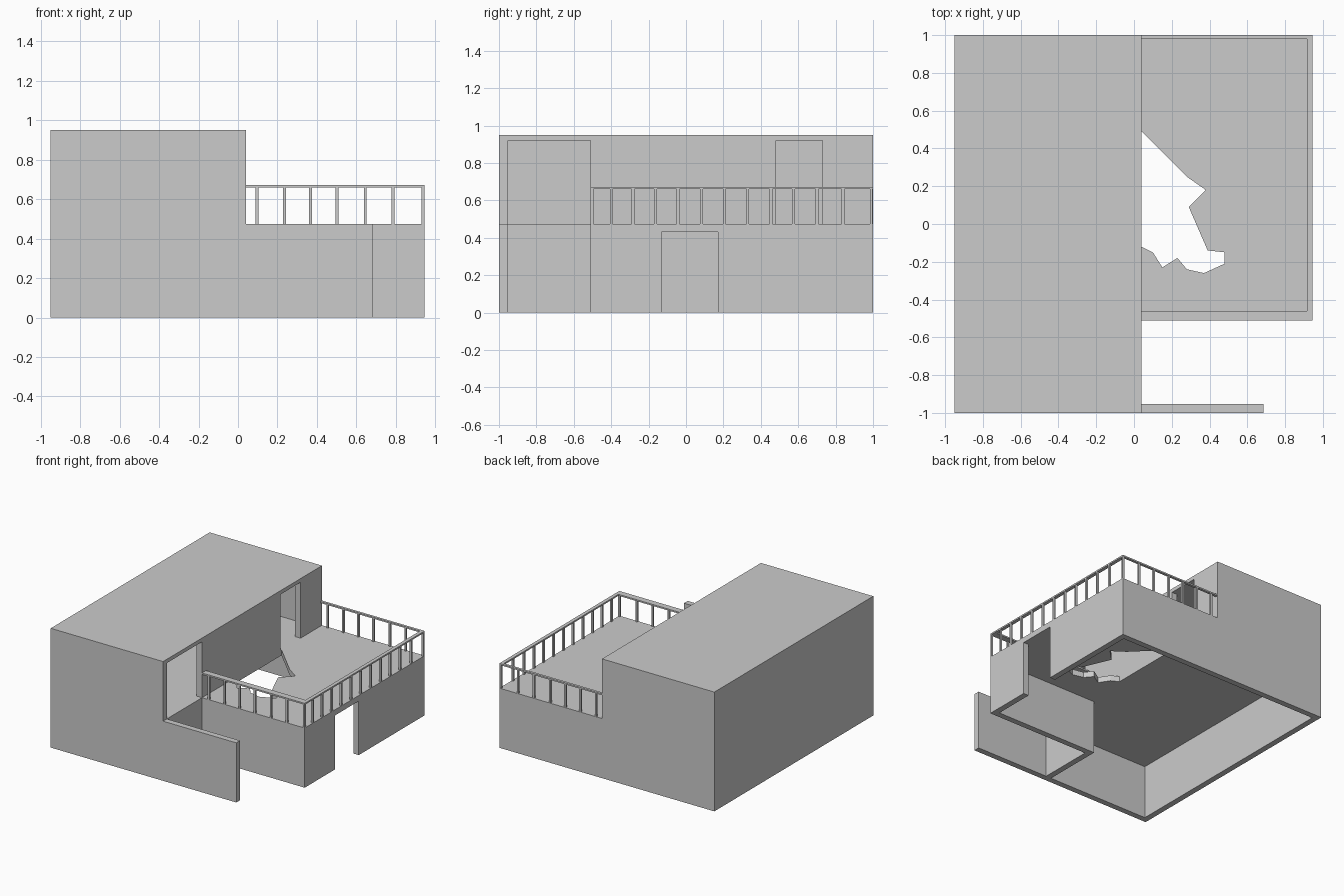
import bpy, bmesh

if "Cube" in bpy.data.objects:
    bpy.data.objects.remove(bpy.data.objects["Cube"])

T = 0.047                       # wall thickness
DECK, ROOF = 0.475, 0.95        # storey tops


def prism(name, pts, z0, z1):
    """Extrude an outline (counter-clockwise x, y points) from z0 to z1."""
    bm = bmesh.new()
    face = bm.faces.new([bm.verts.new((x, y, z0)) for x, y in pts])
    top = bmesh.ops.extrude_face_region(bm, geom=[face])["geom"]
    bmesh.ops.translate(bm, vec=(0, 0, z1 - z0),
                        verts=[g for g in top if isinstance(g, bmesh.types.BMVert)])
    bmesh.ops.recalc_face_normals(bm, faces=bm.faces)
    me = bpy.data.meshes.new(name)
    bm.to_mesh(me)
    bm.free()
    ob = bpy.data.objects.new(name, me)
    bpy.context.collection.objects.link(ob)
    return ob


def box(name, x0, x1, y0, y1, z0, z1):
    return prism(name, [(x0, y0), (x1, y0), (x1, y1), (x0, y1)], z0, z1)


def boolean(ob, tool, op):
    """Apply a boolean and delete the tool object."""
    mod = ob.modifiers.new(op, "BOOLEAN")
    mod.operation, mod.solver, mod.object = op, "EXACT", tool
    bpy.context.view_layer.update()
    dg = bpy.context.evaluated_depsgraph_get()
    me = bpy.data.meshes.new_from_object(ob.evaluated_get(dg))
    ob.modifiers.clear()
    ob.data = me
    bpy.data.objects.remove(tool)


# ground storey, with the low garden wall as part of its outline
house = prism("house_shell", [
    (-0.95, -1), (0.685, -1), (0.685, -1 + T), (0.04, -1 + T), (0.04, -0.51),
    (0.945, -0.51), (0.945, 1), (-0.95, 1)], 0, DECK)

# upper storey on the left half
boolean(house, box("upper", -0.95, 0.04, -1, 1, DECK, ROOF), "UNION")

# hollow rooms
boolean(house, prism("ground_room", [
    (-0.95 + T, -1 + T), (0.04 - T, -1 + T), (0.04 - T, -0.51 + T),
    (0.945 - T, -0.51 + T), (0.945 - T, 1 - T), (-0.95 + T, 1 - T)],
    -0.1, 0.43), "DIFFERENCE")
boolean(house, box("upper_room", -0.95 + T, 0.04 - T, -1 + T, 1 - T,
                   DECK, 0.92), "DIFFERENCE")

# doorways: ground door, wide front opening, terrace door
for x0, x1, y0, y1, z0, z1 in [
        (0.85, 1.0, -0.13, 0.17, -0.1, 0.43),
        (-0.1, 0.1, -1 + T, -0.51, DECK, 0.92),
        (-0.1, 0.1, 0.48, 0.73, DECK, 0.92)]:
    boolean(house, box("door", x0, x1, y0, y1, z0, z1), "DIFFERENCE")

# ragged hole broken through the terrace
boolean(house, prism("hole", [
    (0.04, 0.49), (0.04, -0.12), (0.10, -0.15), (0.15, -0.23), (0.23, -0.18),
    (0.28, -0.24), (0.37, -0.26), (0.48, -0.21), (0.48, -0.15), (0.39, -0.14),
    (0.29, 0.09), (0.38, 0.18), (0.28, 0.25)], 0.4, 0.6), "DIFFERENCE")

# terrace handrail: one U-shaped strip
RAIL = 0.66
prism("handrail", [
    (0.04, -0.51), (0.945, -0.51), (0.945, 1), (0.04, 1), (0.04, 0.98),
    (0.917, 0.98), (0.917, -0.46), (0.04, -0.46)], RAIL, 0.672)

# balusters along the front, back and right edges
H = 0.0075
for i, x in enumerate([0.097, 0.235, 0.367, 0.502, 0.645, 0.785]):
    for side, y in (("front", -0.5025), ("back", 0.9905)):
        box(f"{side}_baluster_{i}", x - H, x + H, y - H, y + H, DECK, RAIL)
for i, y in enumerate([-0.5025, -0.40, -0.283, -0.163, -0.042, 0.083, 0.205,
                       0.33, 0.455, 0.575, 0.70, 0.84, 0.9905]):
    box(f"side_baluster_{i}", 0.93, 0.945, y - H, y + H, DECK, RAIL)
